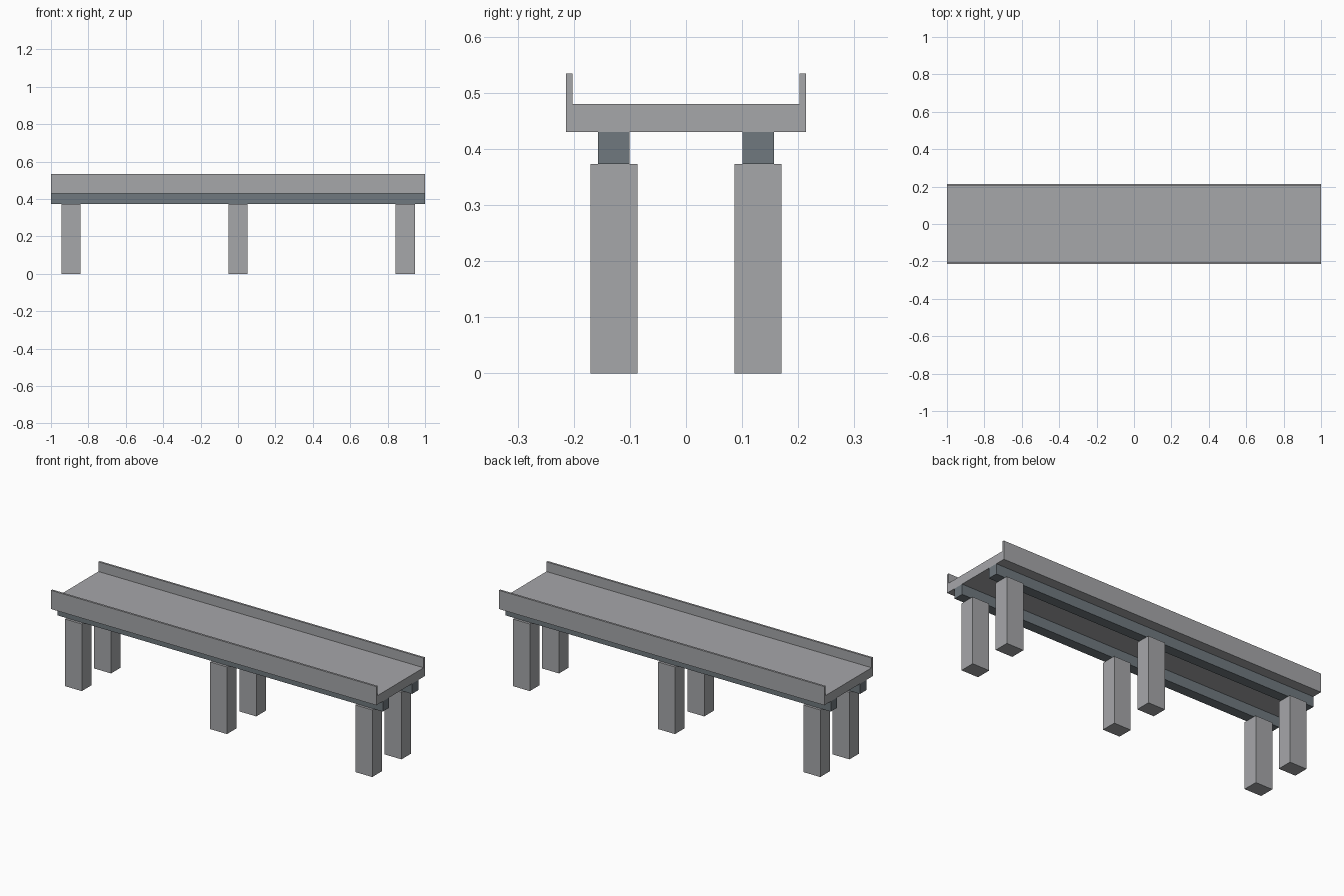
import bpy
import bmesh

cube = bpy.data.objects.get("Cube")
if cube:
    bpy.data.objects.remove(cube, do_unlink=True)


def make_material(name, rgb):
    mat = bpy.data.materials.new(name)
    mat.use_nodes = True
    color = (*rgb, 1.0)
    mat.diffuse_color = color
    mat.node_tree.nodes["Principled BSDF"].inputs["Base Color"].default_value = color
    return mat


concrete = make_material("light grey concrete", (0.38, 0.385, 0.40))
steel = make_material("blue grey steel", (0.16, 0.19, 0.21))


def extrude_profile(name, profile, length, mat):
    """Extrude a closed (y, z) outline along x, centred on x = 0."""
    bm = bmesh.new()
    face = bm.faces.new([bm.verts.new((-length / 2, y, z)) for y, z in profile])
    result = bmesh.ops.extrude_face_region(bm, geom=[face])
    verts = [v for v in result["geom"] if isinstance(v, bmesh.types.BMVert)]
    bmesh.ops.translate(bm, verts=verts, vec=(length, 0, 0))
    bmesh.ops.recalc_face_normals(bm, faces=bm.faces)
    mesh = bpy.data.meshes.new(name)
    bm.to_mesh(mesh)
    bm.free()
    mesh.materials.append(mat)
    obj = bpy.data.objects.new(name, mesh)
    bpy.context.scene.collection.objects.link(obj)
    return obj


def block(name, y, width, z0, z1, length, mat):
    w = width / 2
    return extrude_profile(
        name, [(y - w, z0), (y + w, z0), (y + w, z1), (y - w, z1)], length, mat)


LENGTH = 2.0
BEARING, DECK_BASE, DECK_TOP, RAIL_TOP = 0.373, 0.43, 0.48, 0.534
OUTER, INNER = 0.2135, 0.202
ROW_Y = 0.1285

# Deck with a parapet along each edge
half = [(OUTER, DECK_BASE), (OUTER, RAIL_TOP), (INNER, RAIL_TOP), (INNER, DECK_TOP)]
outline = half + [(-y, z) for y, z in reversed(half)]
extrude_profile("deck", outline, LENGTH, concrete)

# Girders under the deck and the piers carrying them
for side, sign in (("front", -1), ("back", 1)):
    y = sign * ROW_Y
    block(f"{side}_girder", y, 0.056, BEARING, DECK_BASE, LENGTH, steel)
    for place, x in (("right", -0.893), ("middle", 0), ("left", 0.893)):
        pier = block(f"{side}_{place}_pier", y, 0.084, 0, BEARING, 0.104, concrete)
        pier.location.x = x
